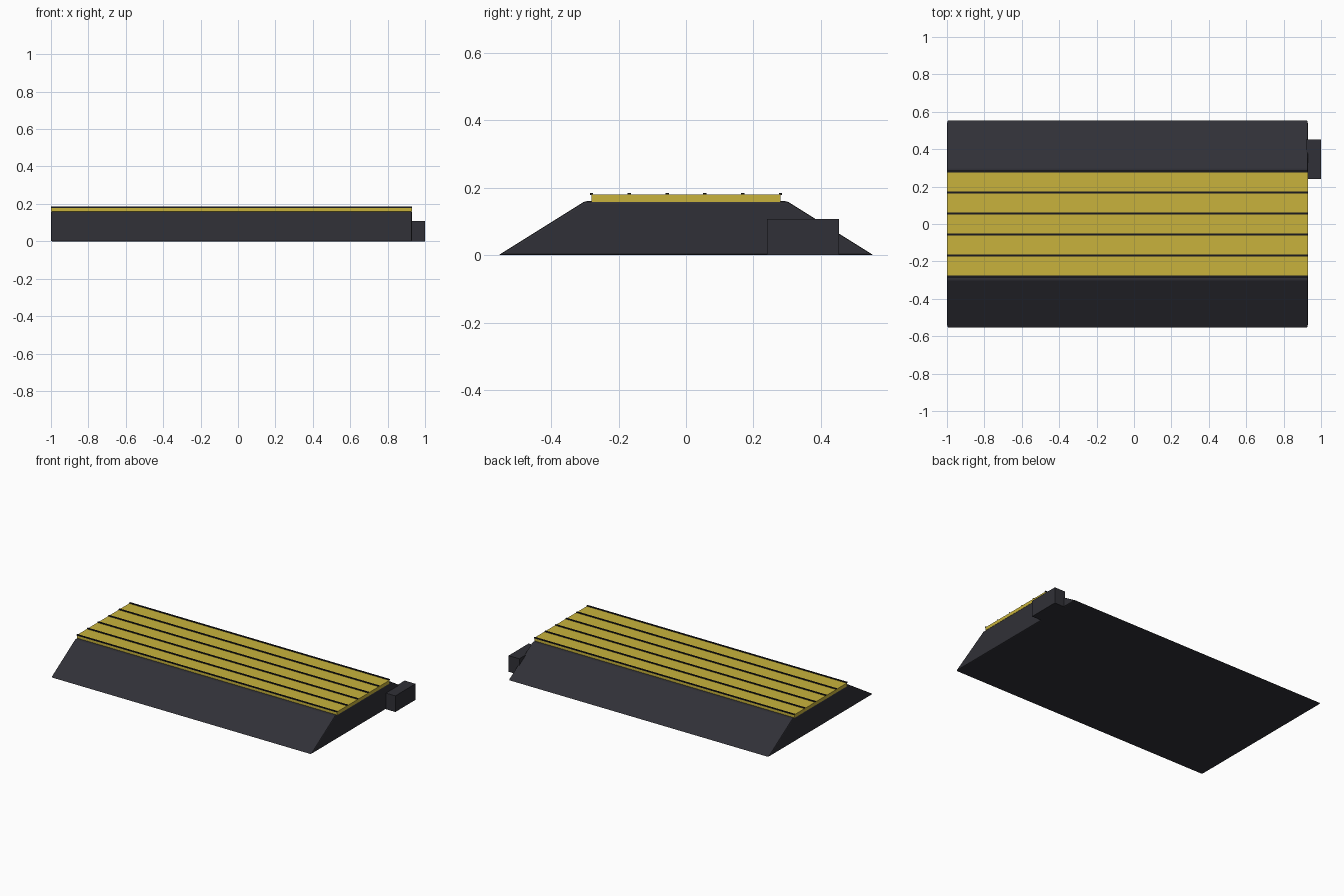
import bpy, bmesh

if "Cube" in bpy.data.objects:
    bpy.data.objects.remove(bpy.data.objects["Cube"])

X0, X1 = -1.0, 0.93   # length of the ramp


def material(name, rgb):
    m = bpy.data.materials.new(name)
    m.diffuse_color = (*rgb, 1)
    m.use_nodes = True
    m.node_tree.nodes["Principled BSDF"].inputs["Base Color"].default_value = m.diffuse_color
    return m


rubber = material("dark rubber", (0.030, 0.030, 0.038))
yellow = material("safety yellow", (0.58, 0.45, 0.045))
black = material("black groove", (0.010, 0.010, 0.013))


def prism(name, profile, x0, x1, mat, bevel=0.0):
    """Extrude a (y, z) profile along x."""
    bm = bmesh.new()
    face = bm.faces.new([bm.verts.new((x0, y, z)) for y, z in profile])
    ext = bmesh.ops.extrude_face_region(bm, geom=[face])
    verts = [g for g in ext["geom"] if isinstance(g, bmesh.types.BMVert)]
    bmesh.ops.translate(bm, vec=(x1 - x0, 0, 0), verts=verts)
    bmesh.ops.recalc_face_normals(bm, faces=bm.faces[:])
    me = bpy.data.meshes.new(name)
    bm.to_mesh(me)
    bm.free()
    me.materials.append(mat)
    ob = bpy.data.objects.new(name, me)
    bpy.context.collection.objects.link(ob)
    if bevel:
        mod = ob.modifiers.new("edge_bevel", "BEVEL")
        mod.width, mod.segments, mod.limit_method = bevel, 2, "ANGLE"
        mod.angle_limit = 0.3
    return ob


def box(name, x0, x1, y0, y1, z0, z1, mat):
    return prism(name, [(y0, z0), (y1, z0), (y1, z1), (y0, z1)], x0, x1, mat)


# sloped rubber body
prism("ramp_body", [(-0.556, 0), (0.556, 0), (0.30, 0.16), (-0.30, 0.16)],
      X0, X1, rubber, bevel=0.006)

# yellow lid
box("cable_lid", X0, X1, -0.28, 0.28, 0.158, 0.18, yellow)

# raised grip strips across the lid
for i in range(6):
    y = -0.28 + i * 0.112
    box(f"grip_strip_{i + 1}", X0, X1, y - 0.005, y + 0.005, 0.179, 0.185, black)

# connector tab on the right end
box("connector_tab", 0.92, 1.0, 0.24, 0.453, 0, 0.108, rubber)
